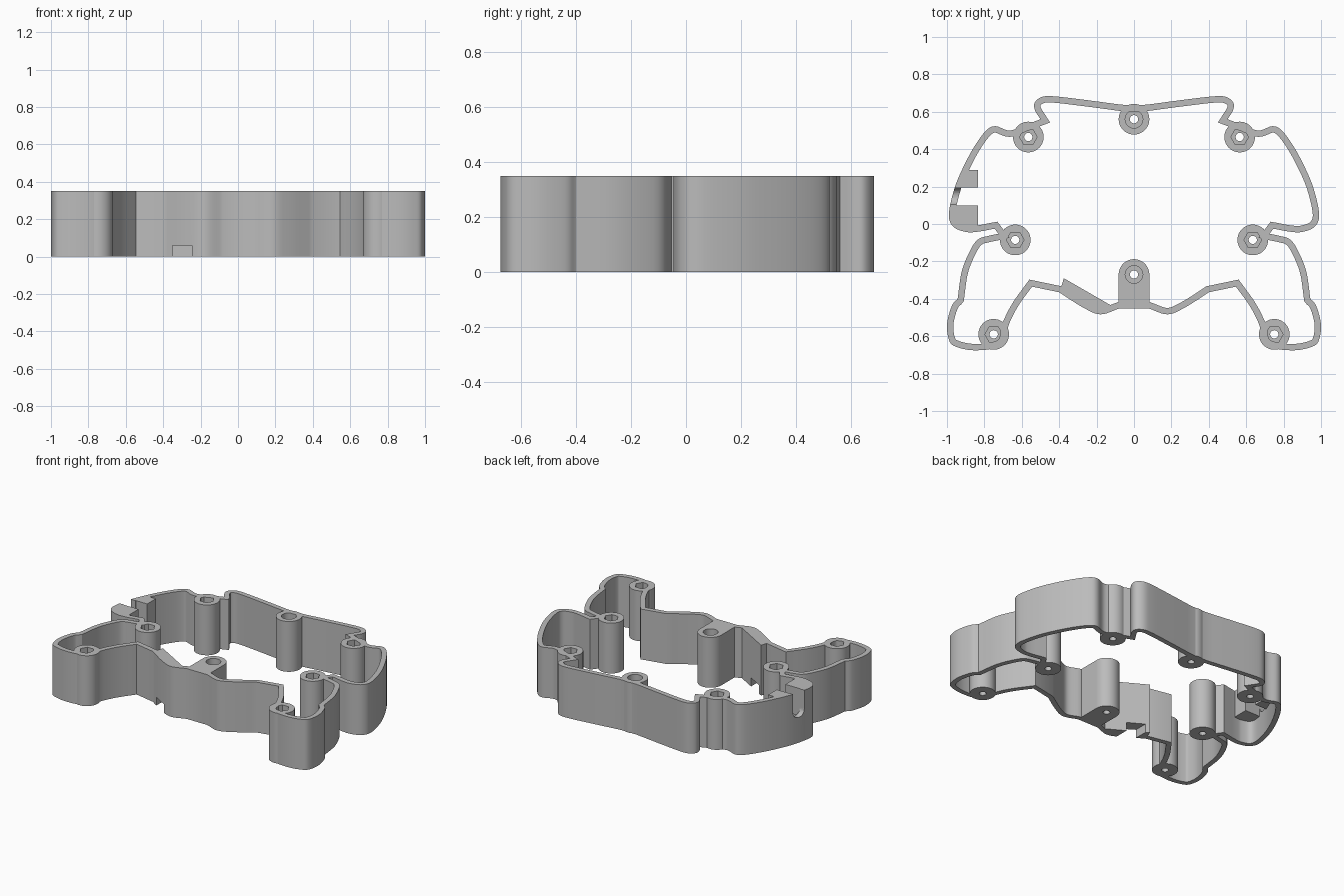
import bpy, bmesh, math
from mathutils import Vector

if "Cube" in bpy.data.objects:
    bpy.data.objects.remove(bpy.data.objects["Cube"], do_unlink=True)

HEIGHT, WALL = 0.35, 0.034

grey = bpy.data.materials.new("plain_grey")
grey.use_nodes = True
grey.diffuse_color = (0.5, 0.5, 0.5, 1)
grey.node_tree.nodes["Principled BSDF"].inputs["Base Color"].default_value = (0.5, 0.5, 0.5, 1)


def finish(name, bm, smooth=True):
    bmesh.ops.recalc_face_normals(bm, faces=bm.faces)
    mesh = bpy.data.meshes.new(name)
    bm.to_mesh(mesh)
    bm.free()
    mesh.materials.append(grey)
    obj = bpy.data.objects.new(name, mesh)
    bpy.context.collection.objects.link(obj)
    if smooth:
        bpy.ops.object.select_all(action="DESELECT")
        obj.select_set(True)
        bpy.context.view_layer.objects.active = obj
        bpy.ops.object.shade_smooth_by_angle(angle=math.radians(30))
    return obj


def prism(name, points, z0=0.0, z1=HEIGHT):
    bm = bmesh.new()
    face = bm.faces.new([bm.verts.new((x, y, z0)) for x, y in points])
    out = bmesh.ops.extrude_face_region(bm, geom=[face])
    top = [v for v in out["geom"] if isinstance(v, bmesh.types.BMVert)]
    bmesh.ops.translate(bm, verts=top, vec=(0, 0, z1 - z0))
    return finish(name, bm, False)


def loft_loops(bm, loops):
    """Skin a closed cycle of closed loops."""
    rings = [[bm.verts.new(p) for p in loop] for loop in loops]
    for a, b in zip(rings, rings[1:] + rings[:1]):
        for i in range(len(a)):
            j = (i + 1) % len(a)
            bm.faces.new((a[i], a[j], b[j], b[i]))


def spline(points, steps=5):
    """Smooth curve through the points, last point left out."""
    p = [Vector(q) for q in points]
    p = [2 * p[0] - p[1]] + p + [2 * p[-1] - p[-2]]
    out = []
    for a, b, c, d in zip(p, p[1:], p[2:], p[3:]):
        for k in range(steps):
            t = k / steps
            out.append(0.5 * (2 * b + (c - a) * t + (2 * a - 5 * b + 4 * c - d) * t * t
                              + (3 * b - a - 3 * c + d) * t ** 3))
    return out


def offset(points, distance):
    result = []
    for i, p in enumerate(points):
        d0 = (p - points[i - 1]).normalized()
        d1 = (points[(i + 1) % len(points)] - p).normalized()
        n0, n1 = Vector((d0.y, -d0.x)), Vector((d1.y, -d1.x))
        mid = (n0 + n1).normalized()
        result.append(p + mid * distance / max(mid.dot(n0), 0.5))
    return result


def cut(target, cutter):
    mod = target.modifiers.new("cut", "BOOLEAN")
    mod.operation, mod.solver, mod.object = "DIFFERENCE", "EXACT", cutter
    cutter.hide_render = True
    cutter.hide_viewport = True
    cutter.display_type = "WIRE"


# Outline of one half, rear centre to front centre, split at its sharp corners
chains = [
    [(0, .635), (.07, .638)],
    [(.07, .638), (.25, .662), (.42, .682), (.49, .68), (.53, .65), (.53, .61), (.5, .56)],
    [(.5, .56), (.58, .53), (.665, .5), (.74, .523), (.79, .5), (.85, .42), (.91, .31),
     (.96, .19), (.99, .05), (.965, -.015), (.9, -.042), (.84, -.042), (.745, -.025)],
    [(.745, -.025), (.725, -.052)],
    [(.725, -.052), (.78, -.064), (.83, -.08), (.87, -.13), (.92, -.25), (.943, -.4)],
    [(.943, -.4), (.975, -.44), (1, -.54), (.985, -.63), (.94, -.66), (.86, -.675),
     (.76, -.667), (.695, -.635), (.67, -.54), (.62, -.44), (.545, -.335)],
    [(.545, -.335), (.4, -.365)],
    [(.4, -.365), (.275, -.445), (.18, -.483), (.08, -.452)],
    [(.08, -.452), (0, -.452)],
]
half = [p for chain in chains for p in spline(chain, 1 if len(chain) == 2 else 6)]
half.append(Vector((0, -.452)))
outer = half + [Vector((-p.x, p.y)) for p in reversed(half[1:-1])]
inner = offset(outer, WALL)

# Perimeter wall
bm = bmesh.new()
loft_loops(bm, [[(p.x, p.y, z) for p in loop]
                for loop, z in ((outer, 0), (outer, HEIGHT), (inner, HEIGHT), (inner, 0))])
wall = finish("perimeter_wall", bm)


# Screw bosses with a wide recess above a narrow through hole
def boss(name, x, y, hexagonal):
    count, floor = 48, 0.1
    angles = [math.tau * i / count for i in range(count)]

    def ring(radius, z, six=False):
        loop = []
        for a in angles:
            r = radius
            if six:
                r *= math.cos(math.pi / 6) / math.cos(a % (math.pi / 3) - math.pi / 6)
            loop.append((x + r * math.cos(a), y + r * math.sin(a), z))
        return loop

    bm = bmesh.new()
    loft_loops(bm, [ring(.022, 0), ring(.082, 0), ring(.082, HEIGHT),
                    ring(.047, HEIGHT, hexagonal), ring(.047, floor, hexagonal),
                    ring(.022, floor)])
    finish(name, bm)


boss("rear_centre_boss", 0, .56, False)
boss("front_centre_boss", 0, -.27, False)
for side, s in (("left", 1), ("right", -1)):
    boss(side + "_rear_boss", s * .565, .465, True)
    boss(side + "_middle_boss", s * .635, -.085, True)
    boss(side + "_grip_boss", s * .75, -.59, True)

# Web joining the front centre boss to the wall
arc = [(.065 * math.cos(a), -.27 - .065 * math.sin(a))
       for a in (math.pi * i / 16 for i in range(17))]
prism("front_boss_web", [(-.082, -.445), (.082, -.445), (.082, -.27)] + arc + [(-.082, -.27)])

# Thickened front wall section
thick = prism("front_thickening", [(-.375, -.29), (-.12, -.437), (-.18, -.475),
                                   (-.275, -.432), (-.395, -.355)])

# Blocks on both sides of the cable slot
prism("slot_block_rear", [(-.835, .195), (-.835, .29), (-.91, .29), (-.945, .195)], .16)
prism("slot_block_front", [(-.835, .1), (-.97, .1), (-.975, .04), (-.95, -.005),
                           (-.89, -.03), (-.835, -.03)], .16)

# Cable slot, open at the top with a round bottom
slot = [(.193, .5), (.103, .5)] + [(.148 - .045 * math.cos(a), .22 - .045 * math.sin(a))
                                   for a in (math.pi * i / 16 for i in range(17))]
bm = bmesh.new()
face = bm.faces.new([bm.verts.new((-1.1, y, z)) for y, z in slot])
out = bmesh.ops.extrude_face_region(bm, geom=[face])
bmesh.ops.translate(bm, vec=(.25, 0, 0),
                    verts=[v for v in out["geom"] if isinstance(v, bmesh.types.BMVert)])
cut(wall, finish("slot_cutter", bm, False))

# Notch in the lower edge of the front wall
notch = prism("notch_cutter", [(-.35, -.6), (-.245, -.6), (-.245, -.2), (-.35, -.2)], -.1, .06)
cut(wall, notch)
cut(thick, notch)
